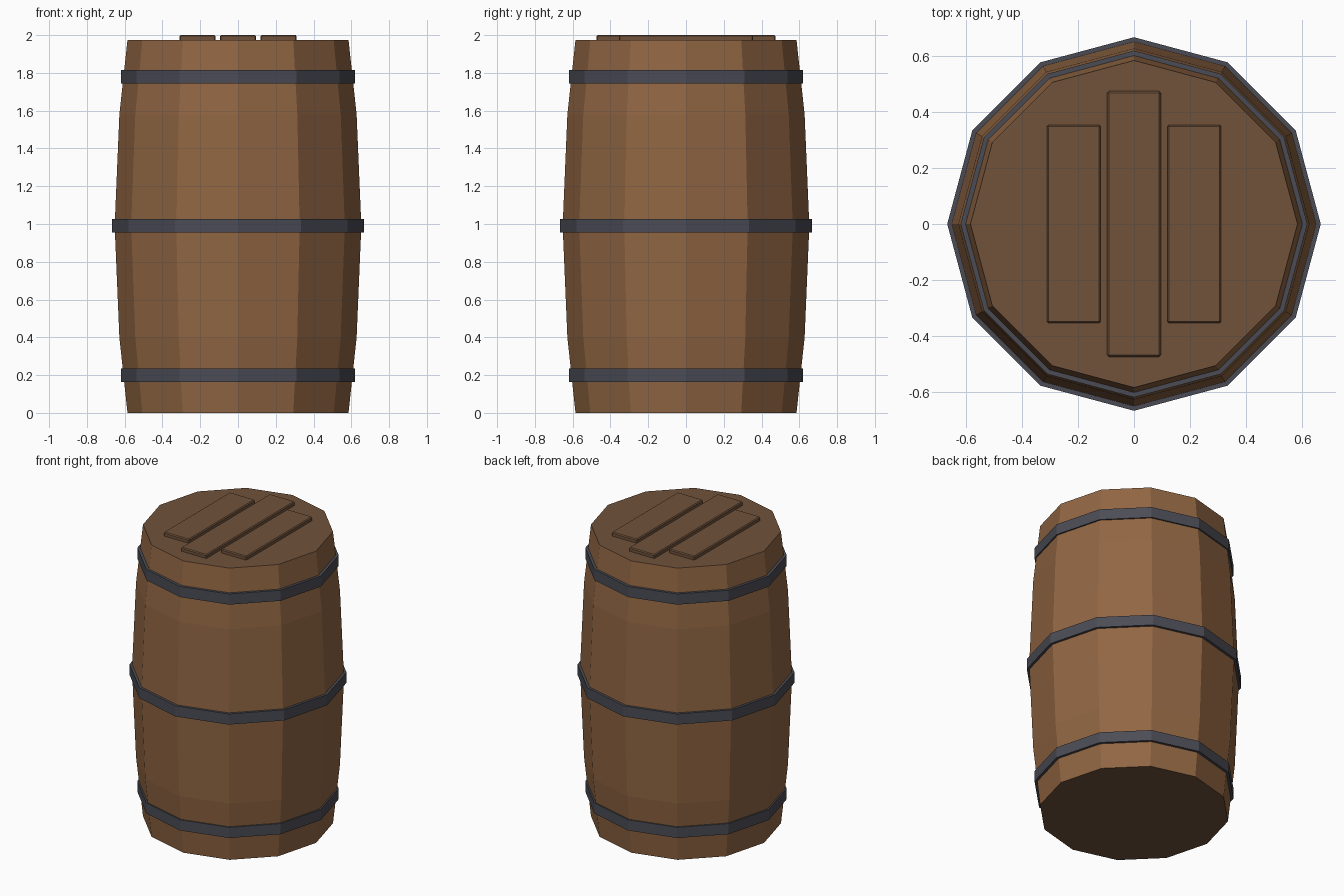
import bpy, bmesh, math

if "Cube" in bpy.data.objects:
    bpy.data.objects.remove(bpy.data.objects["Cube"])

SIDES = 12


def material(name, rgb):
    """Flat material from 0-255 sRGB values, converted to linear."""
    lin = [((c / 255 + 0.055) / 1.055) ** 2.4 for c in rgb]
    m = bpy.data.materials.new(name)
    m.diffuse_color = (*lin, 1.0)
    m.use_nodes = True
    m.node_tree.nodes["Principled BSDF"].inputs["Base Color"].default_value = m.diffuse_color
    return m


STAVE = material("stave_wood", (145, 102, 67))
LID = material("lid_wood", (112, 82, 59))
IRON = material("hoop_iron", (75, 76, 85))


def finish(bm, name, *mats):
    bmesh.ops.recalc_face_normals(bm, faces=bm.faces)
    me = bpy.data.meshes.new(name)
    bm.to_mesh(me)
    bm.free()
    for m in mats:
        me.materials.append(m)
    ob = bpy.data.objects.new(name, me)
    bpy.context.collection.objects.link(ob)
    return ob


def lathe(bm, profile, closed=False):
    """Sweep (radius, z) points around z; returns the vertex rings."""
    rings = [[bm.verts.new((r * math.cos(2 * math.pi * i / SIDES),
                            r * math.sin(2 * math.pi * i / SIDES), z))
              for i in range(SIDES)] for r, z in profile]
    pairs = list(zip(rings, rings[1:]))
    if closed:
        pairs.append((rings[-1], rings[0]))
    for a, b in pairs:
        for i in range(SIDES):
            j = (i + 1) % SIDES
            bm.faces.new((a[i], a[j], b[j], b[i]))
    return rings


# Barrel body: bulging staves with darker flat ends
bm = bmesh.new()
rings = lathe(bm, [(0.585, 0), (0.628, 0.4), (0.653, 0.99),
                   (0.628, 1.58), (0.585, 1.975)])
for end in (rings[0], rings[-1]):
    bm.faces.new(end).material_index = 1
finish(bm, "barrel_body", STAVE, LID)

# Iron hoops
for name, z, inner, outer in (("lower_hoop", 0.2, 0.59, 0.62),
                              ("middle_hoop", 0.99, 0.64, 0.668),
                              ("upper_hoop", 1.78, 0.59, 0.62)):
    bm = bmesh.new()
    h = 0.036
    lathe(bm, [(inner, z - h), (outer, z - h), (outer, z + h), (inner, z + h)],
          closed=True)
    finish(bm, name, IRON)

# Lid planks with softened edges
for name, x, length in (("left_plank", -0.215, 0.71),
                        ("middle_plank", 0.0, 0.95),
                        ("right_plank", 0.215, 0.71)):
    bm = bmesh.new()
    bmesh.ops.create_cube(bm, size=1)
    for v in bm.verts:
        v.co = (x + v.co.x * 0.192, v.co.y * length, 1.98 + v.co.z * 0.04)
    bmesh.ops.bevel(bm, geom=bm.edges[:], offset=0.006, segments=1,
                    affect='EDGES')
    finish(bm, name, LID)
